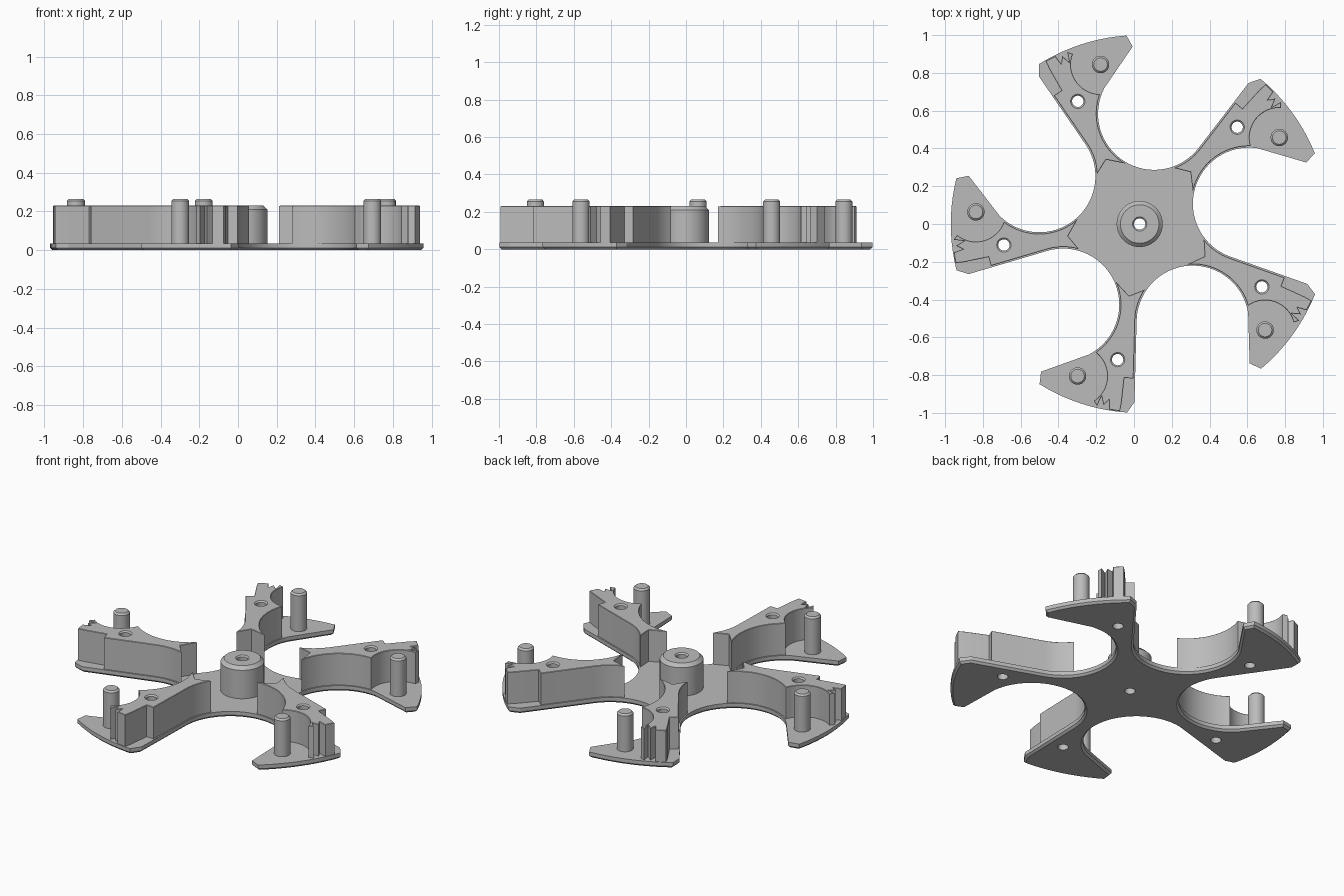
import bpy, bmesh
from math import cos, sin, radians
from mathutils import Matrix

cube = bpy.data.objects.get("Cube")
if cube:
    bpy.data.objects.remove(cube, do_unlink=True)

CENTRE = (0.03, 0, 0)          # hub axis
PLATE_TOP, BLOCK_TOP, PIN_TOP = 0.035, 0.23, 0.265
BAY_R = 0.297                  # round bays between the arms
BAY_A, BAY_B = (-0.532, 0.254), (-0.405, -0.427)
PIN = (-0.867, 0.064)
HOLE = (-0.719, -0.111)

grey = bpy.data.materials.new("plain_grey")
grey.use_nodes = True
grey.diffuse_color = (0.5, 0.5, 0.5, 1)
grey.node_tree.nodes["Principled BSDF"].inputs["Base Color"].default_value = (0.5, 0.5, 0.5, 1)


def arc(centre, r, a0, a1, n):
    """Points along an arc, angles in degrees."""
    out = []
    for i in range(n + 1):
        a = radians(a0 + (a1 - a0) * i / n)
        out.append((centre[0] + r * cos(a), centre[1] + r * sin(a)))
    return out


def turn(points, degrees):
    c, s = cos(radians(degrees)), sin(radians(degrees))
    return [(x * c - y * s, x * s + y * c) for x, y in points]


def make_object(name, bm):
    bmesh.ops.recalc_face_normals(bm, faces=bm.faces)
    mesh = bpy.data.meshes.new(name)
    bm.to_mesh(mesh)
    bm.free()
    mesh.materials.append(grey)
    obj = bpy.data.objects.new(name, mesh)
    bpy.context.collection.objects.link(obj)
    obj.location = CENTRE
    return obj


def prism(name, outline, z0, z1, chamfer_z, chamfer):
    """Extruded outline with one chamfered rim."""
    bm = bmesh.new()
    base = bm.faces.new([bm.verts.new((x, y, z0)) for x, y in outline])
    top = bmesh.ops.extrude_face_region(bm, geom=[base], use_keep_orig=True)["geom"]
    for v in top:
        if isinstance(v, bmesh.types.BMVert):
            v.co.z = z1
    rim = [e for e in bm.edges if all(abs(v.co.z - chamfer_z) < 1e-5 for v in e.verts)]
    bmesh.ops.bevel(bm, geom=rim, offset=chamfer, segments=1, affect='EDGES', clamp_overlap=True)
    return make_object(name, bm)


def add_lathe(bm, profile, at=(0, 0), sides=32):
    """Closed round solid from (radius, height) pairs."""
    rings = [[bm.verts.new((x, y, z)) for x, y in arc(at, r, 0, 360, sides)[:-1]]
             for r, z in profile]
    for lo, hi in zip(rings, rings[1:]):
        for i in range(sides):
            j = (i + 1) % sides
            bm.faces.new((lo[i], lo[j], hi[j], hi[i]))
    bm.faces.new(rings[0][::-1])
    bm.faces.new(rings[-1])


def select_only(obj):
    bpy.ops.object.select_all(action='DESELECT')
    obj.select_set(True)
    bpy.context.view_layer.objects.active = obj


def drill(obj, spots):
    """Bore countersunk holes right through."""
    bm = bmesh.new()
    for spot in spots:
        add_lathe(bm, [(0.03, -0.1), (0.03, BLOCK_TOP - 0.008),
                       (0.038, BLOCK_TOP), (0.038, 0.3)], spot, 24)
    cutter = make_object("hole_cutter", bm)
    cutter.hide_render = True
    mod = obj.modifiers.new("holes", 'BOOLEAN')
    mod.operation, mod.solver, mod.object = 'DIFFERENCE', 'EXACT', cutter
    bpy.context.view_layer.update()
    select_only(obj)
    bpy.ops.object.modifier_apply(modifier=mod.name)
    bpy.data.objects.remove(cutter, do_unlink=True)


def smooth(obj):
    select_only(obj)
    bpy.ops.object.shade_smooth_by_angle(angle=radians(25))


def repeat(obj, name):
    """Place the part on all five arms."""
    obj.name = name + "_1"
    for k in range(1, 5):
        copy = bpy.data.objects.new(f"{name}_{k + 1}", obj.data)
        copy.location = CENTRE
        copy.rotation_euler.z = radians(72 * k)
        bpy.context.collection.objects.link(copy)


# Base plate: five swept arms around round bays
arm = [(-0.905, 0.255)] + arc((0, 0), 1.0, 166, 194.2, 10) + [(-0.905, -0.265)]
arm += arc(BAY_B, BAY_R, 106.4, -63, 32)
outline = [p for k in range(5) for p in turn(arm, 72 * k)]
plate = prism("base_plate", outline, 0, PLATE_TOP, 0, 0.012)
drill(plate, [(0, 0)] + [turn([HOLE], 72 * k)[0] for k in range(5)])
smooth(plate)

# Raised block on each arm: pin recess, toothed end, stepped side, notched root
block = arc(PIN, 0.157, -20, -129, 16)
block += [(-0.985, -0.083), (-0.931, -0.09), (-0.972, -0.115), (-0.936, -0.133),
          (-0.984, -0.15), (-0.975, -0.207), (-0.931, -0.202), (-0.8, -0.175),
          (-0.788, -0.222)]
block += arc(BAY_B, BAY_R + 0.008, 106.4, 74, 8)
block += [(-0.379, -0.064)]
block += arc(BAY_A, BAY_R + 0.008, 312, 232.5, 18)
arm_block = prism("arm_block", block, PLATE_TOP - 0.005, BLOCK_TOP, BLOCK_TOP, 0.006)
drill(arm_block, [HOLE])
smooth(arm_block)
repeat(arm_block, "arm_block")

# Locating pin beside each block
bm = bmesh.new()
add_lathe(bm, [(0.046, PLATE_TOP - 0.005), (0.046, PIN_TOP - 0.01), (0.036, PIN_TOP)], PIN)
pin = make_object("pin", bm)
smooth(pin)
repeat(pin, "pin")

# Central hub
bm = bmesh.new()
add_lathe(bm, [(0.122, PLATE_TOP - 0.005), (0.122, BLOCK_TOP - 0.02), (0.102, BLOCK_TOP)], sides=48)
hub = make_object("hub", bm)
drill(hub, [(0, 0)])
smooth(hub)
